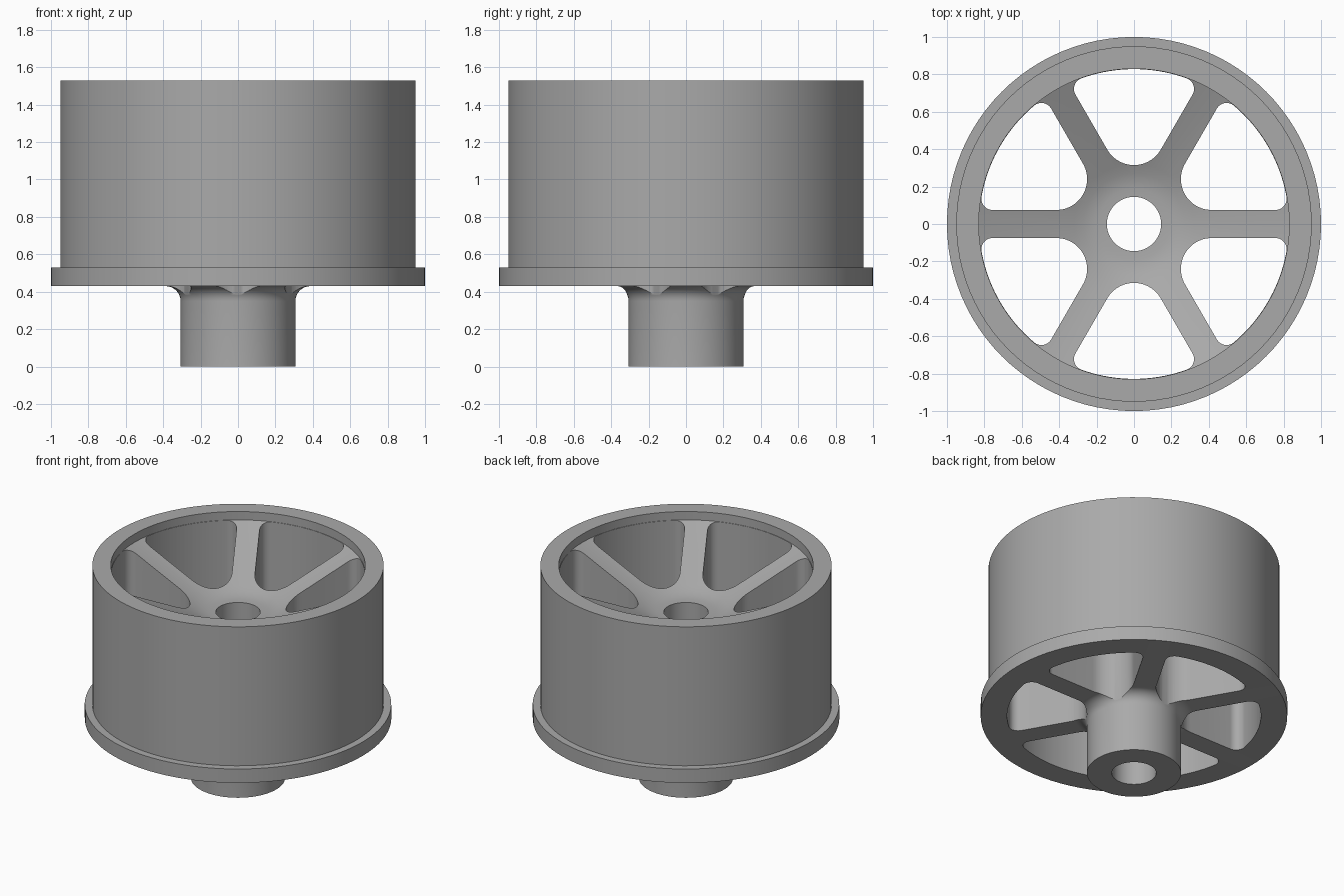
import bpy, bmesh, math
from mathutils import Matrix, Vector

if "Cube" in bpy.data.objects:
    bpy.data.objects.remove(bpy.data.objects["Cube"])

SEGMENTS = 96
BORE, HUB, INNER, BARREL, FLANGE = 0.145, 0.307, 0.83, 0.95, 1.0
FLANGE_BOTTOM, FLANGE_TOP, TOP = 0.43, 0.53, 1.53

grey = bpy.data.materials.new("plain grey")
grey.use_nodes = True
colour = (0.4, 0.4, 0.4, 1)
grey.diffuse_color = colour
grey.node_tree.nodes["Principled BSDF"].inputs["Base Color"].default_value = colour


def make_object(name, bm):
    bmesh.ops.recalc_face_normals(bm, faces=bm.faces)
    mesh = bpy.data.meshes.new(name)
    bm.to_mesh(mesh)
    bm.free()
    mesh.materials.append(grey)
    obj = bpy.data.objects.new(name, mesh)
    bpy.context.collection.objects.link(obj)
    return obj


def lathe(name, profile):
    """Revolve a closed (radius, height) profile around z."""
    bm = bmesh.new()
    rings = []
    for i in range(SEGMENTS):
        a = math.tau * i / SEGMENTS
        rings.append([bm.verts.new((r * math.cos(a), r * math.sin(a), z)) for r, z in profile])
    for i, ring in enumerate(rings):
        after = rings[(i + 1) % SEGMENTS]
        for j in range(len(profile)):
            k = (j + 1) % len(profile)
            bm.faces.new((ring[j], after[j], after[k], ring[k]))
    return make_object(name, bm)


def arc(centre, radius, start, end, steps):
    return [centre + radius * Vector((math.cos(a), math.sin(a)))
            for a in (start + (end - start) * i / steps for i in range(steps + 1))]


def pocket_outline():
    """Rounded opening between two spokes, symmetric about +x."""
    half_width, corner, root, outer = 0.075, 0.06, 0.165, INNER - 0.002
    spoke = math.radians(30)
    reach = outer - corner
    turn = spoke - math.asin((half_width + corner) / reach)
    centre = reach * Vector((math.cos(turn), math.sin(turn)))
    root_centre = Vector(((half_width + root) / math.sin(spoke), 0))
    side = spoke + math.pi / 2
    upper = arc(Vector((0, 0)), outer, 0, turn, 10)
    upper += arc(centre, corner, turn, side, 10)[1:]
    upper += arc(root_centre, root, side, math.pi, 12)
    lower = [Vector((p.x, -p.y)) for p in reversed(upper[1:-1])]
    return upper + lower


# Solid wheel: hub, fillet, flange, barrel and dished web
fillet = 0.08
profile = [(BORE, 0), (HUB, 0)]
profile += [tuple(p) for p in arc(Vector((HUB + fillet, FLANGE_BOTTOM - fillet)),
                                  fillet, math.pi, math.pi / 2, 8)]
profile += [(FLANGE, FLANGE_BOTTOM), (FLANGE, FLANGE_TOP), (BARREL, FLANGE_TOP),
            (BARREL, TOP), (INNER, TOP), (INNER, 1.47), (0.32, 1.235),
            (0.27, 1.215), (0.23, 1.203), (0.19, 1.197), (BORE, 1.195)]
wheel = lathe("wheel", profile)

# Six openings that leave the spokes standing
bm = bmesh.new()
outline = pocket_outline()
for n in range(6):
    turn = Matrix.Rotation(math.radians(30 + 60 * n), 3, 'Z')
    face = bm.faces.new([bm.verts.new(turn @ Vector((p.x, p.y, 0.2))) for p in outline])
    lifted = bmesh.ops.extrude_face_region(bm, geom=[face])["geom"]
    bmesh.ops.translate(bm, vec=(0, 0, 1.6),
                        verts=[v for v in lifted if isinstance(v, bmesh.types.BMVert)])
cutter = make_object("pocket_cutter", bm)
cutter.hide_render = True

cut = wheel.modifiers.new("pockets", 'BOOLEAN')
cut.operation = 'DIFFERENCE'
cut.solver = 'EXACT'
cut.object = cutter
bpy.ops.object.select_all(action='DESELECT')
wheel.select_set(True)
bpy.context.view_layer.objects.active = wheel
bpy.ops.object.modifier_apply(modifier=cut.name)
bpy.data.objects.remove(cutter)
bpy.ops.object.shade_smooth_by_angle(angle=math.radians(30))
